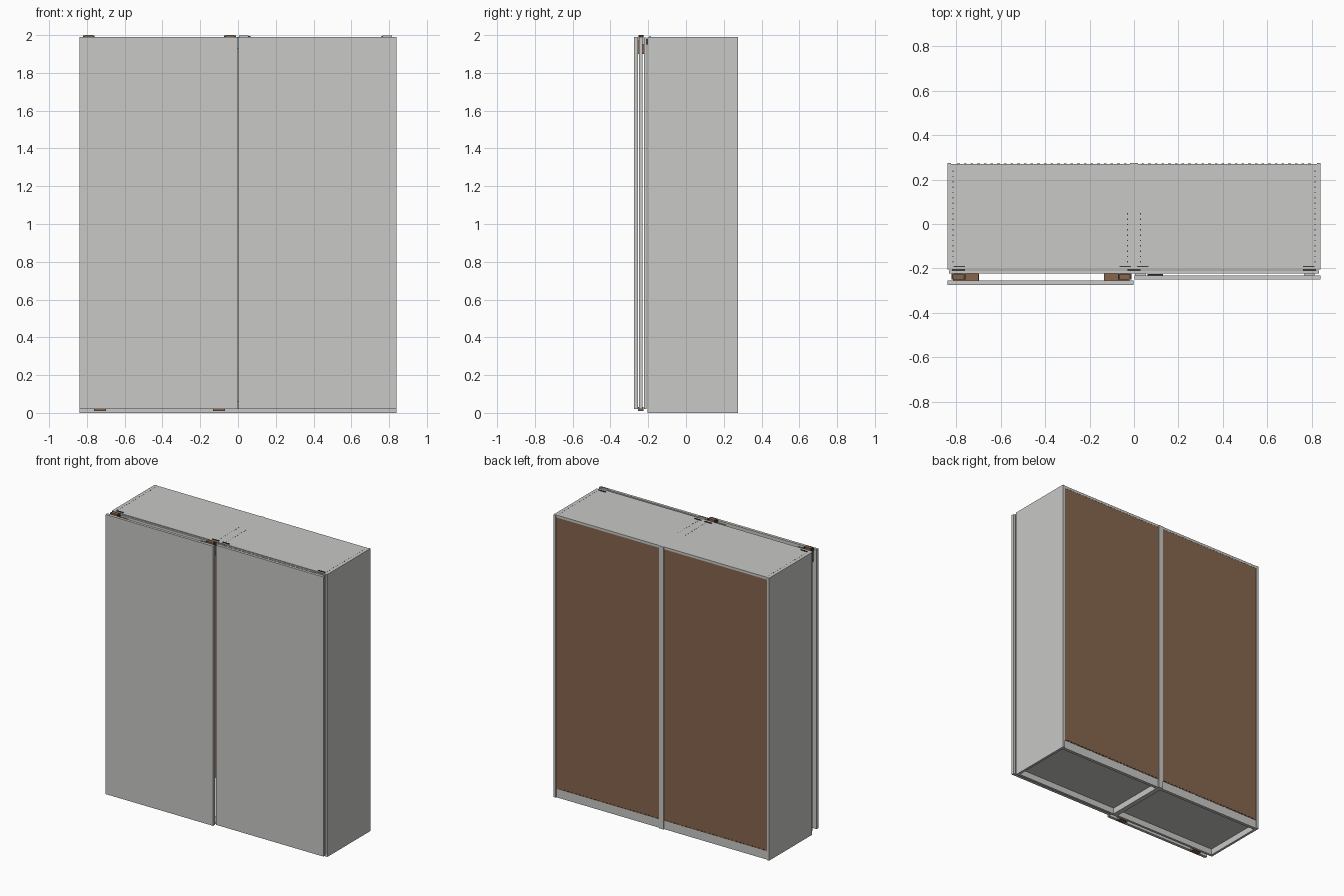
import bpy
import bmesh

cube = bpy.data.objects.get("Cube")
if cube:
    bpy.data.objects.remove(cube, do_unlink=True)


def material(name, rgb):
    m = bpy.data.materials.new(name)
    m.use_nodes = True
    m.diffuse_color = (*rgb, 1)
    m.node_tree.nodes["Principled BSDF"].inputs["Base Color"].default_value = (*rgb, 1)
    return m


GREY = material("light_grey", (0.58, 0.58, 0.565))
BROWN = material("brown_board", (0.235, 0.13, 0.076))
DARK = material("dark_metal", (0.05, 0.045, 0.04))


def boxes(name, mat, spans):
    """One object from (x0, x1, y0, y1, z0, z1) spans."""
    bm = bmesh.new()
    for x0, x1, y0, y1, z0, z1 in spans:
        verts = bmesh.ops.create_cube(bm, size=1)["verts"]
        for v in verts:
            v.co = (x1 if v.co.x > 0 else x0,
                    y1 if v.co.y > 0 else y0,
                    z1 if v.co.z > 0 else z0)
    mesh = bpy.data.meshes.new(name)
    bm.to_mesh(mesh)
    bm.free()
    mesh.materials.append(mat)
    ob = bpy.data.objects.new(name, mesh)
    bpy.context.collection.objects.link(ob)
    return ob


W, T = 0.84, 0.017            # half width, board thickness
FRONT, BACK = -0.205, 0.275   # carcass depth
TOP, BASE = 1.99, 0.06        # carcass top, plinth height

# Two cabinets side by side
for side, s in (("left", 1), ("right", -1)):
    def span(a, b):
        return tuple(sorted((s * a, s * b)))

    inner = span(T, W - T)
    boxes(side + "_outer_side", GREY, [(*span(W - T, W), FRONT, BACK, 0, TOP)])
    boxes(side + "_centre_side", GREY, [(*span(0, T), FRONT, BACK, 0, TOP)])
    boxes(side + "_top_board", GREY, [(*inner, FRONT, BACK - 0.004, TOP - T, TOP)])
    boxes(side + "_bottom_board", GREY, [(*inner, FRONT, BACK - 0.012, BASE - T, BASE)])
    boxes(side + "_plinths", GREY, [
        (*inner, FRONT, FRONT + T, 0, BASE - T),
        (*inner, BACK - 0.012 - T, BACK - 0.007, 0, BASE)])
    boxes(side + "_back_panel", BROWN,
          [(*inner, BACK - 0.012, BACK - 0.005, BASE, TOP - 0.008)])

    # Rows of pins on the top board and along the foot of the back panel
    boxes(side + "_top_pins", DARK, [
        (*span(x - 0.002, x + 0.002), y - 0.003, y + 0.003, TOP, TOP + 0.001)
        for x, count in ((W - 0.025, 18), (0.03, 10))
        for y in [-0.17 + 0.024 * i for i in range(count)]])
    boxes(side + "_back_pins", DARK, [
        (*span(x - 0.006, x + 0.006), BACK - 0.005, BACK - 0.003, BASE + 0.004, BASE + 0.008)
        for x in [0.04 + 0.03 * i for i in range(26)]])

    # Tabs holding the sliding track to the top
    boxes(side + "_track_tabs", DARK, [
        (*span(x - 0.026, x + 0.026), -0.194, -0.188, TOP, TOP + 0.005)
        for x in (0.04, 0.787)])

# Track frame across the cabinet front
boxes("track_frame", GREY, [
    (-0.832, 0.832, -0.222, -0.209, 1.93, 1.987),
    (-0.832, 0.832, -0.222, -0.209, 0.02, 0.06),
    (-0.832, -0.8, -0.222, -0.209, 0.06, 1.93),
    (0.8, 0.832, -0.222, -0.209, 0.06, 1.93)])
boxes("track_mounts", DARK, [
    (x - 0.03, x + 0.03, -0.209, FRONT, 1.95, 1.98) for x in (-0.79, 0, 0.79)])

# Sliding doors on two planes
boxes("right_front_door", GREY, [(-W, -0.002, -0.274, -0.254, 0.02, TOP)])
boxes("left_rear_door", GREY, [(0.002, W, -0.25, -0.231, 0.02, TOP)])

# Hangers and rollers of the front door
boxes("front_door_hangers", BROWN, [
    (a, b, -0.254, -0.222, 1.9, 1.975) for a, b in ((-0.815, -0.7), (-0.135, -0.02))])
boxes("front_door_rollers", BROWN, [
    (x - 0.022, x + 0.022, -0.252, -0.225, 1.975, 2.0) for x in (-0.79, -0.042)])
boxes("front_door_roller_caps", DARK, [
    (x + dx - 0.005, x + dx + 0.005, -0.25, -0.222, 1.98, 1.998)
    for x in (-0.79, -0.042) for dx in (-0.026, 0.026)])
boxes("front_door_guides", BROWN, [
    (x - 0.032, x + 0.032, -0.254, -0.224, 0.01, 0.03) for x in (-0.73, -0.1)])

# Hangers of the rear door
boxes("rear_door_hangers", GREY, [
    (x - 0.025, x + 0.025, -0.231, -0.222, 1.95, 1.998) for x in (0.03, 0.79)])
boxes("rear_door_stop", DARK, [(0.06, 0.13, -0.231, -0.226, 1.96, 1.98)])
